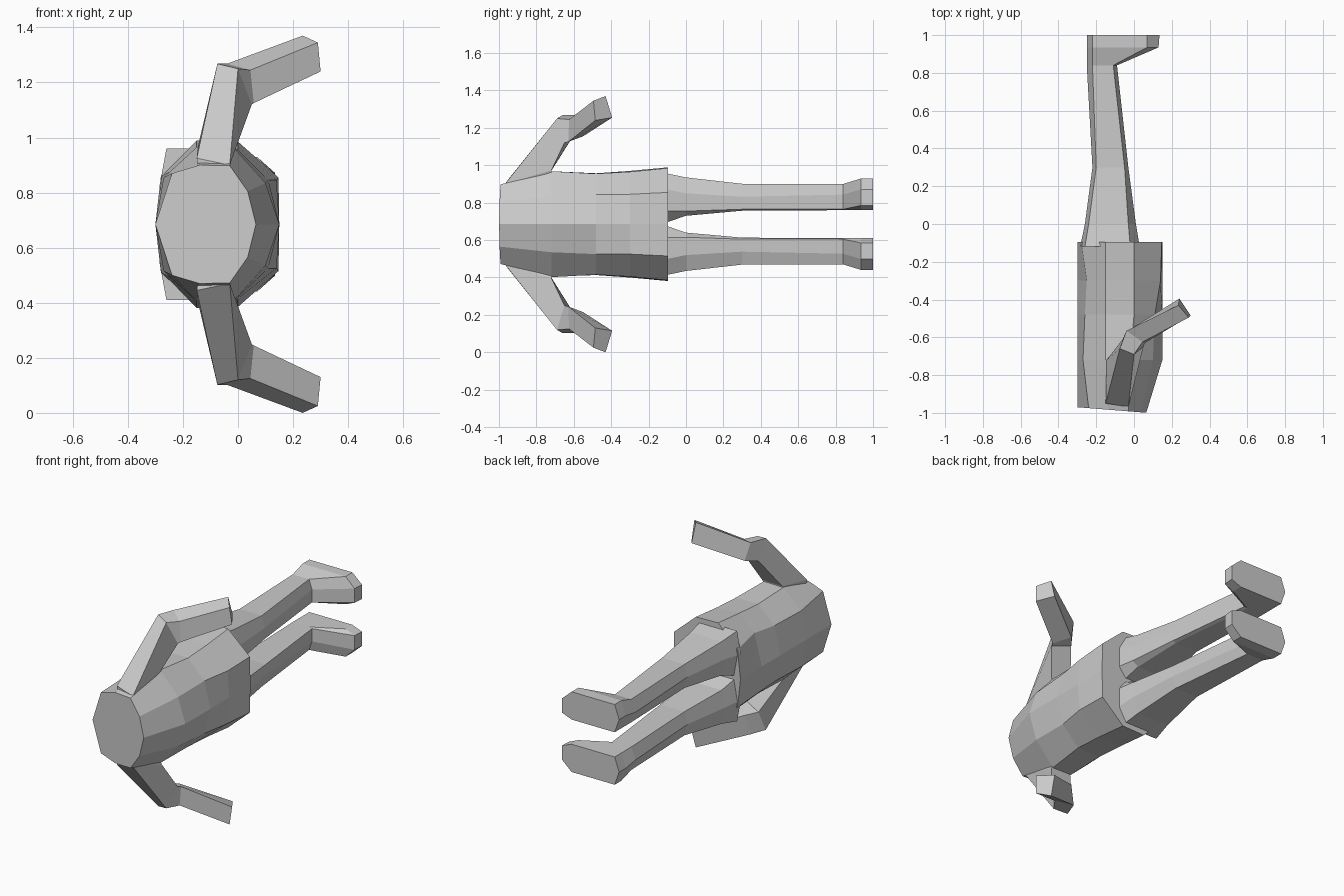
import bpy, bmesh

if "Cube" in bpy.data.objects:
    bpy.data.objects.remove(bpy.data.objects["Cube"])

MID = 0.685  # height of the symmetry plane; part coordinates are relative to it


def loft(name, rings, mirror=True):
    """Skin a list of closed rings, cap both ends, optionally mirror across MID."""
    bm = bmesh.new()
    loops = [[bm.verts.new(p) for p in ring] for ring in rings]
    n = len(loops[0])
    for a, b in zip(loops, loops[1:]):
        for i in range(n):
            j = (i + 1) % n
            bm.faces.new((a[i], a[j], b[j], b[i]))
    bm.faces.new(loops[0])
    bm.faces.new(loops[-1])
    bmesh.ops.recalc_face_normals(bm, faces=bm.faces)
    me = bpy.data.meshes.new(name)
    bm.to_mesh(me)
    bm.free()
    ob = bpy.data.objects.new(name, me)
    ob.location.z = MID
    bpy.context.collection.objects.link(ob)
    if mirror:
        mod = ob.modifiers.new("mirror", 'MIRROR')
        mod.use_axis = (False, False, True)
        mod.use_mirror_merge = False
    return ob


# Torso: half sections from chest centre round to the spine, as (x, side offset)
def torso_ring(y, half, tilt=0.0):
    full = half + [(x, -w) for x, w in half[-2:0:-1]]
    return [(x, y - tilt * (x + 0.3), w) for x, w in full]


loft("torso", [
    torso_ring(-0.97, [(.065, 0), (.035, .12), (-.03, .213), (-.14, .215), (-.24, .185), (-.30, 0)], .08),
    torso_ring(-0.72, [(.15, 0), (.10, .15), (-.02, .283), (-.15, .28), (-.27, .17), (-.30, 0)]),
    torso_ring(-0.48, [(.15, 0), (.11, .16), (0, .27), (-.15, .272), (-.26, .17), (-.30, 0)]),
    torso_ring(-0.30, [(.15, 0), (.14, .16), (0, .28), (-.15, .285), (-.25, .19), (-.30, 0)]),
    torso_ring(-0.095, [(.15, 0), (.147, .17), (0, .30), (-.15, .304), (-.28, .175), (-.30, 0)]),
], mirror=False)


# Legs: seven-sided sections running into a wedge-shaped foot
def leg_ring(y, front, side_front, side_back, back, inner, toe_in, toe_out, outer):
    mid = (inner + outer) / 2
    pts = [(front, toe_in), (front, toe_out), (side_front, outer), (side_back, outer),
           (back, mid), (side_back, inner), (side_front, inner)]
    return [(x, y, w) for x, w in pts]


loft("leg", [
    leg_ring(-0.12, .03, -.02, -.26, -.285, .004, .07, .19, .275),
    leg_ring(0.00, .01, -.03, -.24, -.26, .045, .07, .165, .25),
    leg_ring(0.30, -.03, -.05, -.20, -.22, .072, .08, .147, .216),
    leg_ring(0.84, -.09, -.11, -.22, -.25, .075, .08, .158, .215),
    leg_ring(0.935, .13, .07, -.22, -.25, .075, .10, .186, .244),
    leg_ring(1.00, .135, .07, -.22, -.25, .075, .10, .186, .244),
])

# Arms: four-sided sleeve bent at the elbow
loft("arm", [
    [(-.14, -.95, .17), (-.04, -.96, .17), (-.03, -.72, .24), (-.14, -.72, .24)],
    [(-.15, -.95, .24), (-.03, -.968, .215), (-.01, -.72, .288), (-.145, -.72, .285)],
    [(-.075, -.66, .583), (0, -.69, .565), (.05, -.65, .435), (-.06, -.61, .46)],
    [(-.04, -.565, .583), (.045, -.625, .56), (.057, -.63, .44), (-.01, -.55, .47)],
    [(.235, -.43, .685), (.29, -.495, .66), (.30, -.485, .555), (.24, -.395, .57)],
])
